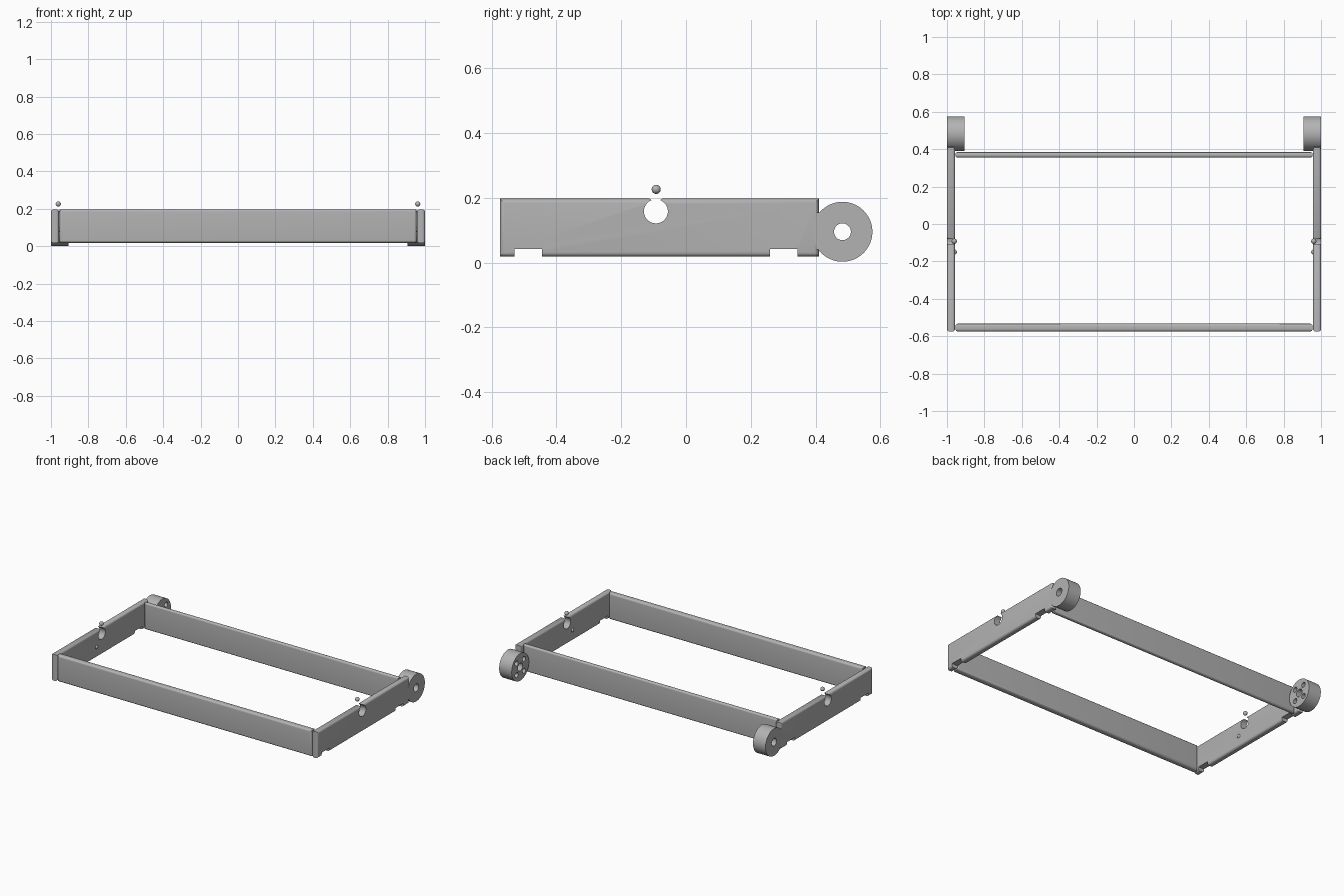
import bpy, bmesh
from math import sin, cos, pi, radians
from mathutils import Matrix

cube = bpy.data.objects.get("Cube")
if cube:
    bpy.data.objects.remove(cube, do_unlink=True)

grey = bpy.data.materials.new("plain_grey")
grey.use_nodes = True
grey.diffuse_color = (0.45, 0.45, 0.45, 1)
grey.node_tree.nodes["Principled BSDF"].inputs["Base Color"].default_value = (0.45, 0.45, 0.45, 1)

BOTTOM, TOP, FRONT = 0.018, 0.197, -0.575
INNER = 0.957
WHEEL_Y, WHEEL_Z = 0.483, 0.095


def make(name, bm):
    bmesh.ops.recalc_face_normals(bm, faces=bm.faces)
    mesh = bpy.data.meshes.new(name)
    bm.to_mesh(mesh)
    bm.free()
    mesh.materials.append(grey)
    obj = bpy.data.objects.new(name, mesh)
    bpy.context.collection.objects.link(obj)
    return obj


def prism(name, outline, x0, x1):
    """Outline of (y, z) points extruded along x."""
    bm = bmesh.new()
    face = bm.faces.new([bm.verts.new((x0, y, z)) for y, z in outline])
    ext = bmesh.ops.extrude_face_region(bm, geom=[face])
    verts = [v for v in ext["geom"] if isinstance(v, bmesh.types.BMVert)]
    bmesh.ops.translate(bm, verts=verts, vec=(x1 - x0, 0, 0))
    return make(name, bm)


def box(y0, y1, z0, z1):
    return [(y0, z0), (y1, z0), (y1, z1), (y0, z1)]


def circle(y, z, r, n=48):
    return [(y + r * cos(2 * pi * i / n), z + r * sin(2 * pi * i / n)) for i in range(n)]


def plank(name, x0, x1, y0, y1, axis, radius):
    """Board whose two broad faces (normal to axis) have rounded rims."""
    bm = bmesh.new()
    size = (x1 - x0, y1 - y0, TOP - BOTTOM)
    centre = ((x0 + x1) / 2, (y0 + y1) / 2, (TOP + BOTTOM) / 2)
    bmesh.ops.create_cube(bm, size=1, matrix=Matrix.Translation(centre) @ Matrix.Diagonal((*size, 1)))
    rims = [e for e in bm.edges if abs(e.verts[0].co[axis] - e.verts[1].co[axis]) < 1e-5]
    bmesh.ops.bevel(bm, geom=rims, offset=radius, segments=5, profile=0.5, affect='EDGES')
    return make(name, bm)


def ball(name, x, y, z, r):
    bm = bmesh.new()
    bmesh.ops.create_uvsphere(bm, u_segments=24, v_segments=14, radius=r,
                              matrix=Matrix.Translation((x, y, z)))
    return make(name, bm)


def finish(obj, cutters=(), mirrored=True):
    """Cut, mirror to the other side, and smooth the round surfaces."""
    for cutter in cutters:
        cutter.hide_render = True
        mod = obj.modifiers.new("cut", 'BOOLEAN')
        mod.operation, mod.object, mod.solver = 'DIFFERENCE', cutter, 'EXACT'
    if mirrored:
        mod = obj.modifiers.new("mirror", 'MIRROR')
        mod.use_mirror_merge = False
    bpy.ops.object.select_all(action='DESELECT')
    obj.select_set(True)
    bpy.context.view_layer.objects.active = obj
    bpy.ops.object.convert(target='MESH')
    bpy.ops.object.shade_smooth_by_angle(angle=radians(35))
    for cutter in cutters:
        bpy.data.objects.remove(cutter, do_unlink=True)


# Front and back boards
finish(plank("front_board", -0.955, 0.955, FRONT, -0.533, 1, 0.014), mirrored=False)
finish(plank("back_board", -0.955, 0.955, 0.356, 0.384, 1, 0.011), mirrored=False)

# Side boards with foot notches and an open-topped round socket
side = plank("side_boards", INNER, 1.0, FRONT, 0.41, 0, 0.014)
hole_y, hole_z, hole_r = -0.093, 0.158, 0.037
start = radians(110)
arc = [start + (2 * pi - radians(40)) * i / 40 for i in range(41)]
keyhole = [(hole_y + hole_r * cos(a), hole_z + hole_r * sin(a)) for a in arc]
keyhole += [(hole_y + 0.022, TOP + 0.002), (hole_y + 0.022, TOP + 0.02),
            (hole_y - 0.022, TOP + 0.02), (hole_y - 0.022, TOP + 0.002)]
cutters = [prism("socket_cutter", keyhole, 0.9, 1.1)]
for y0, y1 in ((-0.53, -0.445), (0.26, 0.345)):
    cutters.append(prism("notch_cutter", box(y0, y1, -0.1, 0.042), 0.9, 1.1))
finish(side, cutters)

# Hinge barrels with a through bore and blind holes on the inner face
barrel = prism("hinge_barrels", circle(WHEEL_Y, WHEEL_Z, 0.0925, 64), 0.906, 1.0)
cutters = [prism("bore_cutter", circle(WHEEL_Y, WHEEL_Z, 0.026, 32), 0.8, 1.1)]
for i in range(4):
    a = pi / 4 + i * pi / 2
    spot = circle(WHEEL_Y + 0.056 * cos(a), WHEEL_Z + 0.056 * sin(a), 0.017, 24)
    cutters.append(prism("blind_cutter", spot, 0.8, 0.955))
finish(barrel, cutters)

# Necks joining the barrels to the side boards
finish(prism("hinge_necks", box(0.395, 0.42, 0.04, 0.155), INNER + 0.002, 0.998))

# Small balls above the sockets and bumps on the inner walls
finish(ball("top_balls", 0.961, -0.092, 0.226, 0.014))
finish(ball("inner_bumps", 0.961, -0.15, 0.09, 0.014))
